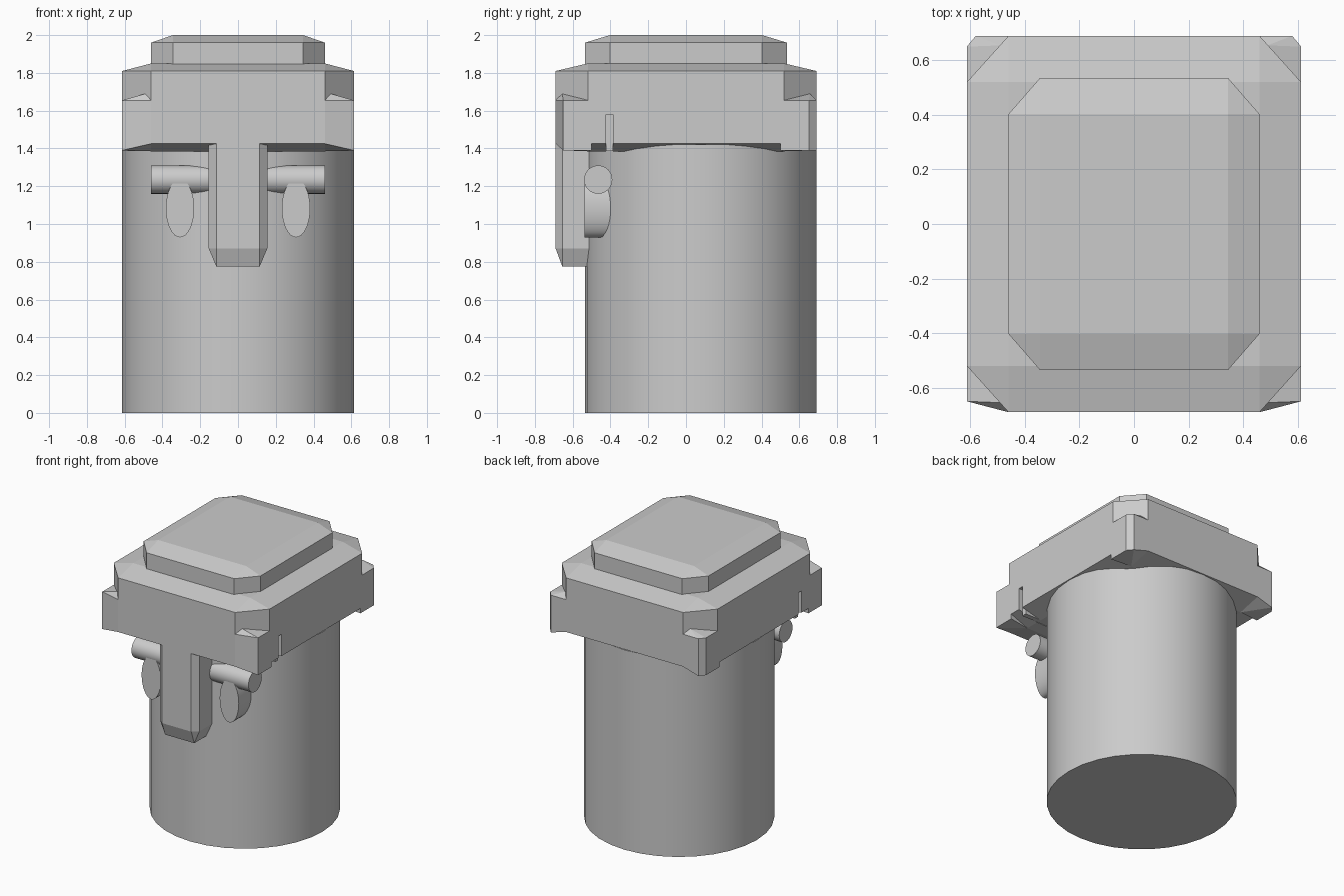
import bpy, bmesh, math

cube = bpy.data.objects.get("Cube")
if cube:
    bpy.data.objects.remove(cube, do_unlink=True)

grey = bpy.data.materials.new("plain_grey")
grey.use_nodes = True
grey.diffuse_color = (0.6, 0.6, 0.6, 1)
grey.node_tree.nodes["Principled BSDF"].inputs["Base Color"].default_value = (0.6, 0.6, 0.6, 1)


def hull(name, points):
    """Faceted solid wrapped around the given points."""
    bm = bmesh.new()
    for p in points:
        bm.verts.new(p)
    bmesh.ops.convex_hull(bm, input=bm.verts[:])
    bmesh.ops.delete(bm, geom=[v for v in bm.verts if not v.link_faces], context="VERTS")
    bmesh.ops.dissolve_limit(bm, angle_limit=0.01, verts=bm.verts[:], edges=bm.edges[:])
    bmesh.ops.recalc_face_normals(bm, faces=bm.faces[:])
    mesh = bpy.data.meshes.new(name)
    bm.to_mesh(mesh)
    bm.free()
    obj = bpy.data.objects.new(name, mesh)
    bpy.context.collection.objects.link(obj)
    mesh.materials.append(grey)
    return obj


def rod(name, radius, depth, location, rotation=(0, 0, 0), scale=(1, 1, 1)):
    """Smooth-sided cylinder."""
    bpy.ops.mesh.primitive_cylinder_add(vertices=32, radius=radius, depth=depth,
                                        location=location, rotation=rotation)
    obj = bpy.context.object
    obj.name = name
    obj.scale = scale
    obj.data.materials.append(grey)
    bpy.ops.object.transform_apply(location=False, rotation=True, scale=True)
    bpy.ops.object.shade_smooth_by_angle(angle=math.radians(30))
    return obj


def mirrored(points):
    return [(sx * x, sy * y, z) for x, y, z in points for sx in (-1, 1) for sy in (-1, 1)]


def slab(name, outer, inner, levels):
    """Chamfered block: octagonal sides narrowing to a rectangle."""
    (ox, oy), (ix, iy) = outer, inner
    points = []
    for z, full in levels:
        points += [(ix, oy, z), (ox, iy, z)] if full else [(ix, iy, z)]
    return hull(name, mirrored(points))


# Body
rod("body", 0.613, 1.42, (0, 0.077, 0.71))

# Stepped head
brim = slab("head_block", (0.613, 0.69), (0.46, 0.52),
            [(1.385, False), (1.425, True), (1.81, True), (1.85, False)])
slab("head_cap", (0.46, 0.535), (0.345, 0.403), [(1.80, True), (1.96, True), (2.0, False)])

# Lugs filling out the lower corners of the head
for side, sx in (("left", 1), ("right", -1)):
    for end, sy in (("front", -1), ("back", 1)):
        rim = [(0.46, 0.69), (0.613, 0.50), (0.613, 0.65)]
        if end == "back":
            rim.append((0.58, 0.69))
        pts = [(x, y, 1.655) for x, y in rim] + [(0.49, 0.655, 1.69), (0.46, 0.52, 1.385)]
        pts += [(x, y, 1.425 if x < 0.5 else 1.39) for x, y in rim]
        hull(f"{side}_{end}_lug", [(sx * x, sy * y, z) for x, y, z in pts])

# Slots in the sides of the head
bpy.ops.mesh.primitive_cube_add(size=1, location=(0, -0.405, 1.465))
cutter = bpy.context.object
cutter.name = "slot_cutter"
cutter.scale = (1.3, 0.035, 0.23)
core = cutter.copy()
core.data = cutter.data.copy()
core.name = "slot_core"
bpy.context.collection.objects.link(core)
core.scale = (1.17, 0.035, 0.195)
core.location.z = 1.485
core.data.materials.append(grey)
cutter.hide_render = True
cutter.hide_viewport = True
cut = brim.modifiers.new("slots", "BOOLEAN")
cut.operation = "DIFFERENCE"
cut.object = cutter

# Nose
nose = []
for sx in (-1, 1):
    for z in (0.87, 1.43):
        nose += [(sx * 0.115, -0.69, z), (sx * 0.155, -0.655, z), (sx * 0.155, -0.50, z)]
    nose += [(sx * 0.115, -0.655, 0.775), (sx * 0.115, -0.50, 0.775)]
hull("nose", nose)

# Brow bar and oval eyes
rod("brow_bar", 0.075, 0.92, (0, -0.465, 1.235), (0, math.pi / 2, 0))
for side, sx in (("left", 1), ("right", -1)):
    rod(f"{side}_eye", 0.075, 0.14, (sx * 0.307, -0.467, 1.083), (math.pi / 2, 0, 0), (1, 2.05, 1))
